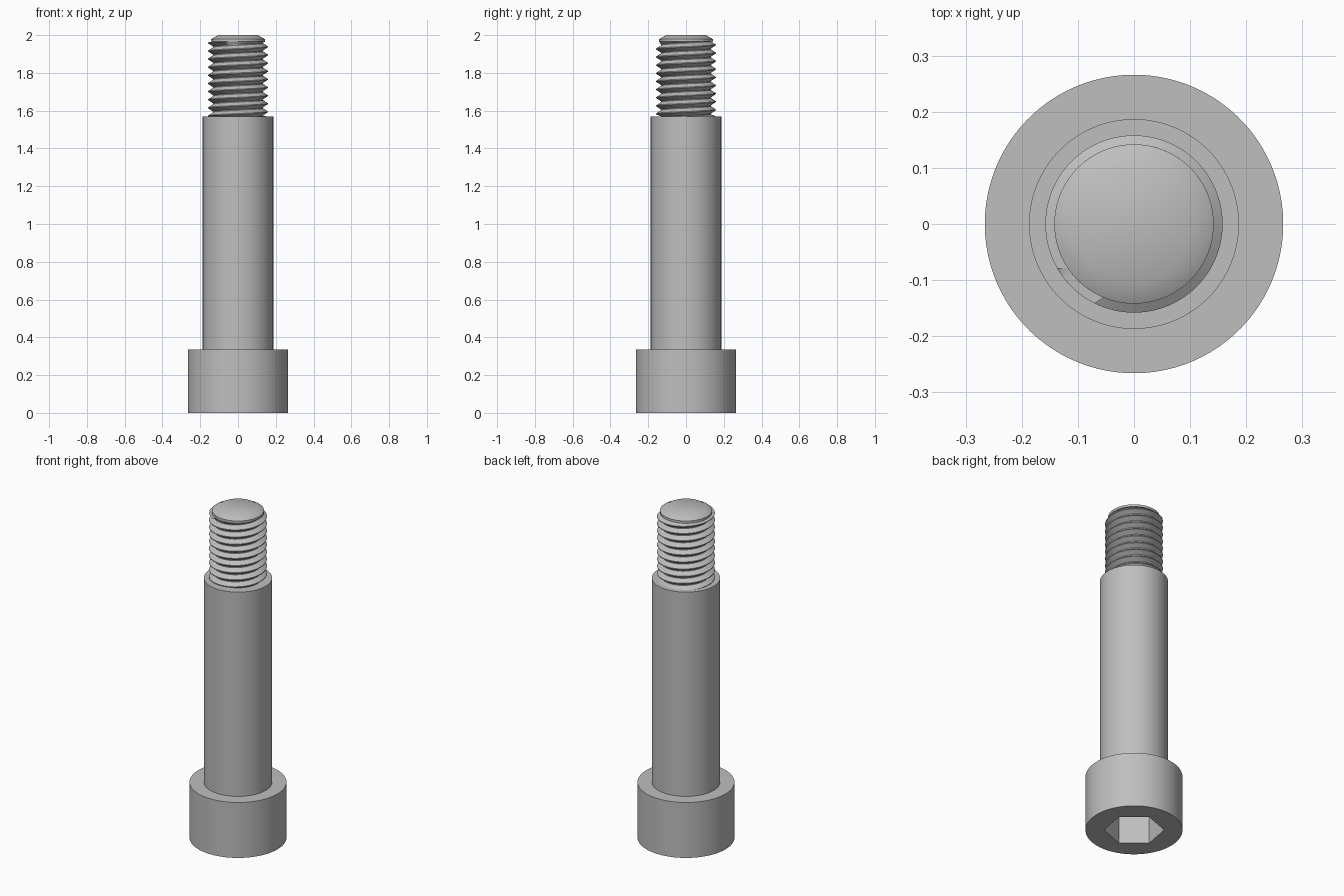
import bpy, bmesh
from math import pi, cos, sin, radians

if "Cube" in bpy.data.objects:
    bpy.data.objects.remove(bpy.data.objects["Cube"], do_unlink=True)

SEGMENTS = 96
TURN = radians(20)          # orientation of the hex socket
HEAD_TOP, SHANK_TOP, TIP_BASE = 0.335, 1.57, 1.965
CORE, CREST, PITCH = 0.132, 0.158, 0.043

steel = bpy.data.materials.new("steel_grey")
steel.use_nodes = True
steel.diffuse_color = (0.52, 0.52, 0.52, 1)
steel.node_tree.nodes["Principled BSDF"].inputs["Base Color"].default_value = steel.diffuse_color


def finish(name, bm):
    bmesh.ops.remove_doubles(bm, verts=bm.verts, dist=1e-5)
    bmesh.ops.dissolve_degenerate(bm, edges=bm.edges, dist=1e-5)
    bmesh.ops.recalc_face_normals(bm, faces=bm.faces)
    mesh = bpy.data.meshes.new(name)
    bm.to_mesh(mesh)
    bm.free()
    mesh.materials.append(steel)
    obj = bpy.data.objects.new(name, mesh)
    bpy.context.collection.objects.link(obj)
    bpy.ops.object.select_all(action="DESELECT")
    obj.select_set(True)
    bpy.context.view_layer.objects.active = obj
    bpy.ops.object.shade_smooth_by_angle(angle=radians(30))


def hexagon(angle, corner=0.165):
    return corner * cos(pi / 6) / cos(angle % (pi / 3) - pi / 6)


def lathe(name, profile):
    """Stack rings; a radius may be a number or a function of the angle."""
    bm = bmesh.new()
    rings = []
    for radius, z in profile:
        ring = []
        for i in range(SEGMENTS):
            a = 2 * pi * i / SEGMENTS
            r = radius(a) if callable(radius) else radius
            ring.append(bm.verts.new((r * cos(a + TURN), r * sin(a + TURN), z)))
        rings.append(ring)
    for low, high in zip(rings, rings[1:]):
        for i in range(SEGMENTS):
            j = (i + 1) % SEGMENTS
            bm.faces.new((low[i], low[j], high[j], high[i]))
    bm.faces.new(rings[0])
    bm.faces.new(rings[-1])
    finish(name, bm)


def thread(name):
    """Helical ridge, cut off flat at the shank and below the tip."""
    bm = bmesh.new()
    section = [(0, CORE), (0.1, CORE), (0.5, CREST), (0.6, CREST)]
    turns = int((TIP_BASE - SHANK_TOP) / PITCH) + 3
    rows = [(t + f, r) for t in range(turns) for f, r in section]
    grid = []
    for offset, r in rows:
        line = []
        for i in range(SEGMENTS + 1):
            a = 2 * pi * i / SEGMENTS
            z = SHANK_TOP + (offset - 1 + i / SEGMENTS) * PITCH
            radius = min(r, 0.142) if z > TIP_BASE else r
            z = min(max(z, SHANK_TOP), TIP_BASE)
            line.append(bm.verts.new((radius * cos(a), radius * sin(a), z)))
        grid.append(line)
    for low, high in zip(grid, grid[1:]):
        for i in range(SEGMENTS):
            bm.faces.new((low[i], low[i + 1], high[i + 1], high[i]))
    finish(name, bm)


# Head with its hex socket
lathe("socket_head", [(hexagon, 0.19), (hexagon, 0), (0.266, 0),
                      (0.266, HEAD_TOP), (0.15, HEAD_TOP)])

# Plain shoulder
lathe("shank", [(0.187, HEAD_TOP), (0.187, SHANK_TOP)])

# Threaded end and chamfered tip
thread("screw_thread")
lathe("chamfered_tip", [(0.12, TIP_BASE), (0.142, TIP_BASE), (0.142, 1.979), (0.105, 2.0)])
